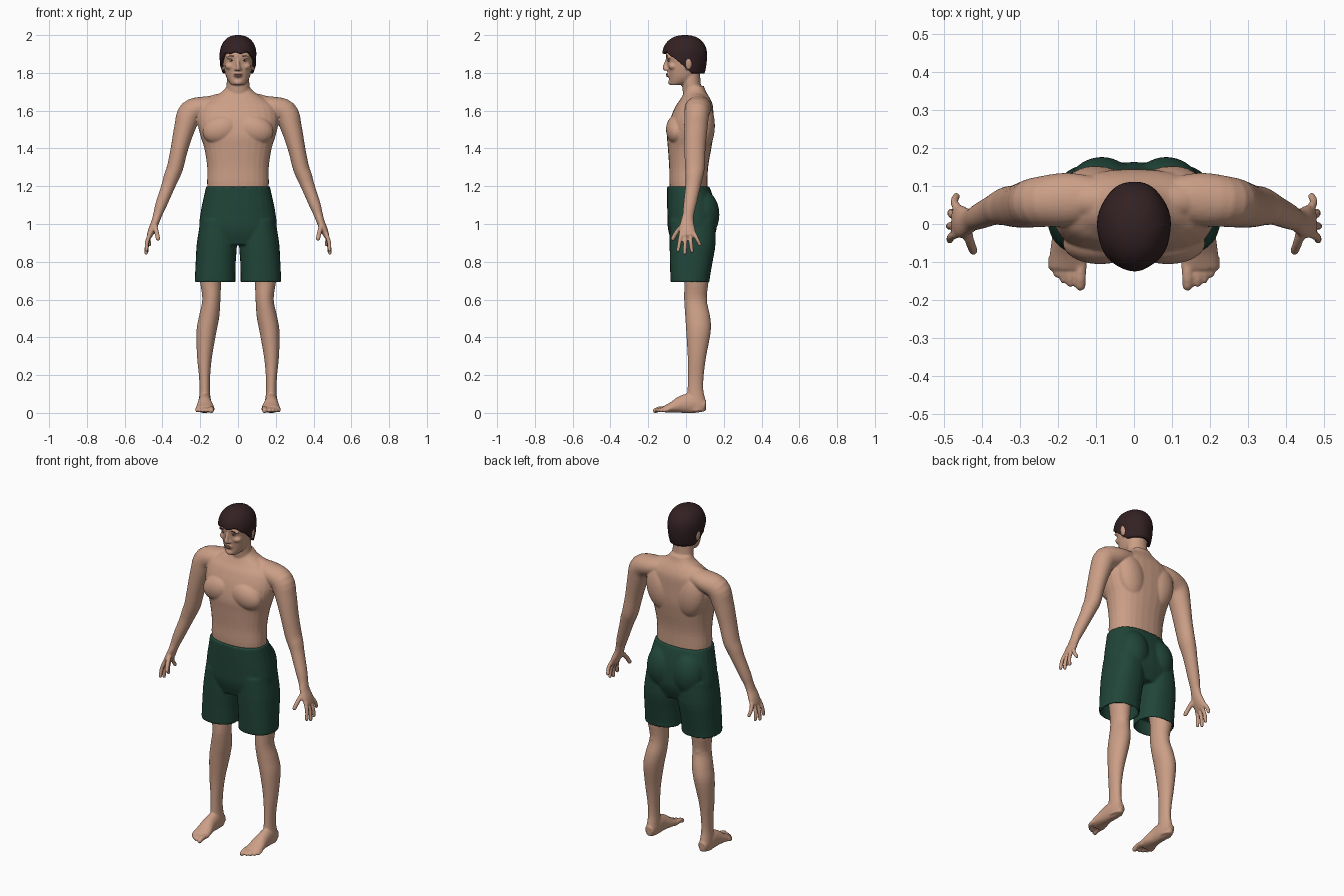
import bpy
import bmesh
import math
from mathutils import Vector, Matrix

cube = bpy.data.objects.get("Cube")
if cube:
    bpy.data.objects.remove(cube, do_unlink=True)


def material(name, color):
    mat = bpy.data.materials.new(name)
    mat.use_nodes = True
    mat.diffuse_color = (*color, 1)
    mat.node_tree.nodes["Principled BSDF"].inputs["Base Color"].default_value = (*color, 1)
    return mat


SKIN = material("warm skin", (.60, .345, .24))
GREEN = material("dark green cloth", (.015, .06, .04))
HAIR = material("dark brown hair", (.033, .015, .017))
LIP = material("muted lip", (.42, .2, .15))
EYE = material("eye white", (.5, .45, .4))

X, Y, Z = Vector((1, 0, 0)), Vector((0, 1, 0)), Vector((0, 0, 1))
BOTH = (1, -1)


def spline(rows, steps):
    """Catmull-Rom interpolation through rows of numbers."""
    out = []
    for i in range(len(rows) - 1):
        a, b = rows[max(i - 1, 0)], rows[i]
        c, d = rows[i + 1], rows[min(i + 2, len(rows) - 1)]
        for k in range(steps):
            t = k / steps
            out.append([q + t * (r - p) / 2
                        + t * t * (p - 2.5 * q + 2 * r - s / 2)
                        + t ** 3 * (3 * (q - r) + s - p) / 2
                        for p, q, r, s in zip(a, b, c, d)])
    return out + [list(rows[-1])]


def loft(bm, rows, sides=(1,), ref=Y, power=2.0, level=False, steps=4, n=28):
    """Skin rings (x, y, z, radius_u, radius_v); level keeps rings horizontal."""
    rows = spline(rows, steps)
    centers = [Vector(r[:3]) for r in rows]
    for side in sides:
        rings = []
        for i, row in enumerate(rows):
            tangent = centers[min(i + 1, len(rows) - 1)] - centers[max(i - 1, 0)]
            u = X if level else ref.cross(tangent).normalized()
            v = Y if level else tangent.cross(u).normalized()
            ring = []
            for k in range(n):
                a = math.tau * k / n
                c, s = math.cos(a), math.sin(a)
                cu = math.copysign(abs(c) ** (2 / power), c) * row[3]
                sv = math.copysign(abs(s) ** (2 / power), s) * row[4]
                p = centers[i] + u * cu + v * sv
                ring.append(bm.verts.new((p.x * side, p.y, max(p.z, 0))))
            rings.append(ring)
        for lower, upper in zip(rings, rings[1:]):
            for k in range(n):
                m = (k + 1) % n
                bm.faces.new((lower[k], lower[m], upper[m], upper[k]))
        bm.faces.new(rings[0])
        bm.faces.new(rings[-1])


def blob(bm, center, radii, sides=(1,), tilt=0.0):
    """Ellipsoid, tilted about the y axis and mirrored."""
    for side in sides:
        place = Matrix.Translation((center[0] * side, center[1], center[2]))
        turn = Matrix.Rotation(tilt * side, 4, 'Y')
        bmesh.ops.create_uvsphere(bm, u_segments=24, v_segments=16, radius=1,
                                  matrix=place @ turn @ Matrix.Diagonal((*radii, 1)))


def digit(bm, points, radius):
    """Finger or toe with a rounded tip."""
    taper = len(points)
    rows = [(*p, radius * (1 - .2 * i / taper), radius * (1 - .2 * i / taper))
            for i, p in enumerate(points)]
    along = Z if abs(points[0][2] - points[-1][2]) < .03 else Y
    loft(bm, rows, BOTH, along, n=14)
    blob(bm, points[-1], (rows[-1][3],) * 3, BOTH)


def finish(name, bm, mat, voxel=0, smooth=3):
    bmesh.ops.recalc_face_normals(bm, faces=bm.faces)
    mesh = bpy.data.meshes.new(name)
    bm.to_mesh(mesh)
    bm.free()
    mesh.materials.append(mat)
    for face in mesh.polygons:
        face.use_smooth = True
    obj = bpy.data.objects.new(name, mesh)
    bpy.context.collection.objects.link(obj)
    if voxel:
        fuse = obj.modifiers.new("fuse", 'REMESH')
        fuse.mode = 'VOXEL'
        fuse.voxel_size = voxel
        fuse.use_smooth_shade = True
        relax = obj.modifiers.new("relax", 'SMOOTH')
        relax.factor = .5
        relax.iterations = smooth
    return obj


# Torso, chest and back muscles
body = bmesh.new()
loft(body, [(0, .02, 1.1, .15, .09), (0, .013, 1.2, .163, .1),
            (0, .014, 1.3, .163, .103), (0, .019, 1.4, .178, .115),
            (0, .022, 1.47, .2, .122), (0, .03, 1.55, .215, .115),
            (0, .043, 1.62, .2, .1), (0, .05, 1.66, .15, .08),
            (0, .048, 1.7, .085, .058), (0, .045, 1.73, .06, .05)],
     power=2.3, level=True)
blob(body, (.09, -.05, 1.5), (.1, .056, .075), BOTH, .3)
blob(body, (.1, .095, 1.52), (.085, .058, .13), BOTH, .2)
blob(body, (.1, .062, 1.645), (.11, .05, .045), BOTH, .2)

# Neck and head
loft(body, [(0, .055, 1.62, .07, .06), (0, .035, 1.7, .062, .052),
            (0, .027, 1.75, .06, .05), (0, .02, 1.82, .058, .055)], level=True)
loft(body, [(0, -.055, 1.735, .032, .028), (0, -.032, 1.75, .047, .056),
            (0, -.016, 1.78, .063, .074), (0, -.007, 1.82, .073, .089),
            (0, -.003, 1.86, .079, .097), (0, -.004, 1.9, .082, .102),
            (0, 0, 1.95, .07, .08), (0, 0, 1.98, .04, .05)],
     power=2.2, level=True)

# Face: nose, nostrils, brow, cheeks, chin and ears
loft(body, [(0, -.093, 1.885, .008, .01), (0, -.104, 1.85, .009, .012),
            (0, -.111, 1.828, .013, .014), (0, -.105, 1.814, .012, .01)], n=16)
blob(body, (.011, -.102, 1.82), (.009, .011, .008), BOTH)
blob(body, (.034, -.088, 1.885), (.03, .016, .009), BOTH, .1)
blob(body, (.04, -.068, 1.835), (.028, .025, .02), BOTH)
blob(body, (0, -.077, 1.75), (.024, .018, .016))
blob(body, (0, -.088, 1.79), (.025, .015, .016))
blob(body, (.086, .012, 1.847), (.01, .02, .034), BOTH, .15)

# Shoulders, arms and palms
loft(body, [(.08, .07, 1.635, .045, .05), (.17, .065, 1.62, .056, .07),
            (.25, .058, 1.59, .066, .066), (.282, .052, 1.51, .056, .062),
            (.31, .047, 1.4, .046, .056), (.333, .047, 1.3, .043, .052),
            (.352, .043, 1.25, .041, .046), (.37, .037, 1.2, .036, .04),
            (.408, .02, 1.1, .03, .034), (.425, .012, 1.05, .024, .03),
            (.438, .006, 1.01, .021, .035), (.455, .006, .97, .02, .043),
            (.47, .01, .935, .014, .045)], BOTH)

# Fingers: knuckle y and z, then tip
for y, z, tip in ((-.026, .95, (.485, -.042, .862)), (-.003, .94, (.486, -.006, .847)),
                  (.021, .94, (.482, .031, .857)), (.043, .95, (.468, .073, .892))):
    base = Vector((.466, y, z))
    tip = Vector(tip)
    digit(body, [base, base.lerp(tip, .5) + X * .006, tip], .0115)
digit(body, [(.442, -.01, 1.0), (.432, -.047, .96), (.423, -.07, .922)], .0135)

# Legs and feet
loft(body, [(.13, .05, .95, .08, .08), (.143, .052, .8, .07, .075),
            (.145, .055, .7, .057, .065), (.141, .05, .6, .048, .06),
            (.153, .062, .51, .054, .066), (.167, .066, .43, .053, .065),
            (.177, .058, .3, .04, .049), (.177, .052, .2, .03, .042),
            (.176, .05, .12, .028, .042), (.176, .055, .05, .032, .052),
            (.176, .055, .01, .03, .05)], BOTH, level=True)
loft(body, [(.176, .1, .035, .026, .03), (.176, .04, .05, .034, .055),
            (.176, -.02, .045, .038, .047), (.174, -.07, .03, .047, .03),
            (.173, -.115, .018, .05, .018)], BOTH, Z)
blob(body, (.145, .052, .6), (.04, .06, .045), BOTH)
for x, y, r in ((.141, -.162, .016), (.168, -.157, .011), (.186, -.147, .011),
                (.203, -.132, .011), (.216, -.114, .011)):
    digit(body, [(x, -.09, .02), (x, y + .025, .02), (x, y, .012)], r)
finish("body", body, SKIN, .005, 4)

# Shorts: waist, seat and two legs with hollow hems
shorts = bmesh.new()
loft(shorts, [(0, .03, .89, .16, .1), (0, .033, .97, .204, .128),
              (0, .03, 1.06, .198, .129), (0, .022, 1.14, .182, .122),
              (0, .012, 1.198, .169, .112)], power=2.4, level=True)
blob(shorts, (.085, .085, 1.05), (.095, .092, .13), BOTH)
loft(shorts, [(.108, .035, 1.02, .09, .12), (.112, .035, .9, .106, .122),
              (.118, .028, .8, .106, .113), (.121, .022, .72, .107, .105),
              (.121, .022, .692, .107, .103), (.121, .022, .7, .097, .094),
              (.121, .024, .77, .094, .094)], BOTH, power=2.3, level=True, steps=3)
finish("shorts", shorts, GREEN, .007, 3)

# Hair: a dome whose lower edge follows the hairline
hair = bmesh.new()
COLS, ROWS = 64, 20
grid = []
for r in range(ROWS + 1):
    row = []
    for c in range(COLS):
        a = math.tau * c / COLS
        dx, dy = math.sin(a), math.cos(a)
        back = min(max((dy + .75) / 1.1, 0), 1)
        edge = .96 + .69 * back + .03 * math.sin(9 * a) * (dy < -.5)
        s = edge * max(r, .05) / ROWS
        dome = min(s, 1) * math.pi / 2
        drop = max(s - 1, 0)
        wide = math.sin(dome) ** .85 * (1 - .3 * drop * drop)
        wide *= 1 + .008 * math.sin(7 * a + 5 * s)
        row.append(hair.verts.new((.097 * wide * dx, -.006 + .118 * wide * dy,
                                   1.9 + .1 * math.cos(dome) - .16 * drop)))
    grid.append(row)
for upper, lower in zip(grid, grid[1:]):
    for c in range(COLS):
        m = (c + 1) % COLS
        hair.faces.new((upper[c], upper[m], lower[m], lower[c]))
hair.faces.new(grid[0])
hair_obj = finish("hair", hair, HAIR)
shell = hair_obj.modifiers.new("thickness", 'SOLIDIFY')
shell.thickness = .015
shell.offset = -1

# Eyes, irises, eyebrows and lips
for side, label in ((1, "left"), (-1, "right")):
    for part, at, size, mat in (
            ("eye", (.033, -.088, 1.866), (.013, .007, .005), EYE),
            ("iris", (.033, -.093, 1.866), (.005, .004, .005), HAIR),
            ("eyebrow", (.034, -.1, 1.889), (.021, .005, .003), HAIR)):
        bm = bmesh.new()
        blob(bm, (at[0] * side, at[1], at[2]), size, tilt=.08 * side)
        finish(label + "_" + part, bm, mat)
for name, z in (("upper_lip", 1.793), ("lower_lip", 1.784)):
    bm = bmesh.new()
    blob(bm, (0, -.1, z), (.02, .006, .0045))
    finish(name, bm, LIP)
